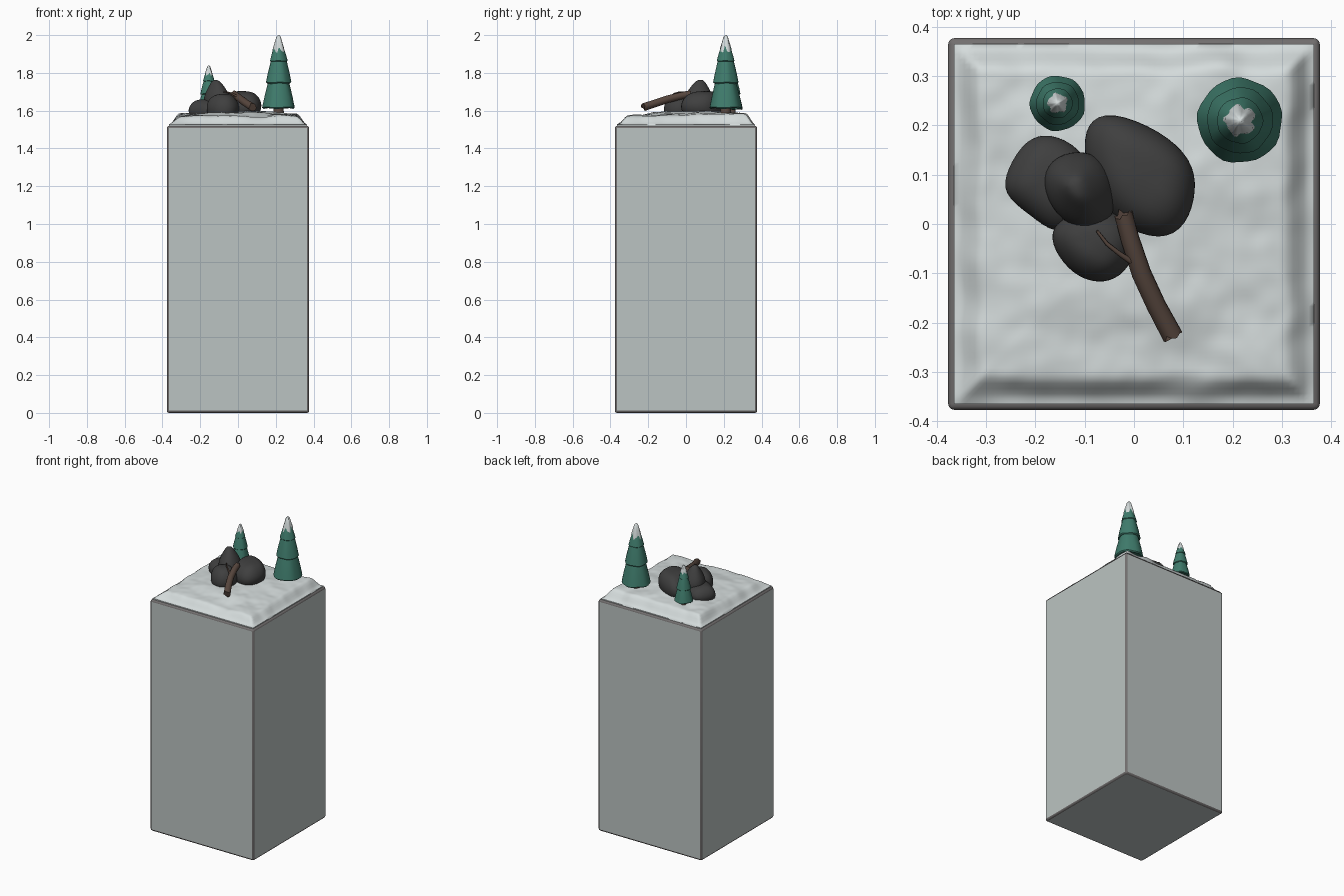
import bpy, bmesh, math, random
from mathutils import Vector, noise

if "Cube" in bpy.data.objects:
    bpy.data.objects.remove(bpy.data.objects["Cube"])

random.seed(4)


def mat(name, r, g, b):
    m = bpy.data.materials.new(name)
    m.diffuse_color = (r, g, b, 1)
    m.use_nodes = True
    m.node_tree.nodes["Principled BSDF"].inputs["Base Color"].default_value = m.diffuse_color
    return m


STONE = mat("pale_stone", 0.50, 0.55, 0.54)
TRIM = mat("dark_trim", 0.17, 0.16, 0.16)
SNOW = mat("snow", 0.66, 0.71, 0.71)
GREEN = mat("needles", 0.05, 0.20, 0.15)
ROCK = mat("rock", 0.05, 0.05, 0.05)
BARK = mat("bark", 0.10, 0.065, 0.05)


def finish(name, bm, *mats, angle=50):
    bmesh.ops.recalc_face_normals(bm, faces=bm.faces)
    me = bpy.data.meshes.new(name)
    bm.to_mesh(me)
    bm.free()
    ob = bpy.data.objects.new(name, me)
    bpy.context.collection.objects.link(ob)
    for m in mats:
        me.materials.append(m)
    bpy.ops.object.select_all(action='DESELECT')
    bpy.context.view_layer.objects.active = ob
    ob.select_set(True)
    bpy.ops.object.shade_smooth_by_angle(angle=math.radians(angle))
    return ob


def skin(bm, rings):
    """Bridge a list of point rings and cap both ends."""
    vs = [[bm.verts.new(p) for p in ring] for ring in rings]
    n = len(vs[0])
    for a, b in zip(vs, vs[1:]):
        for i in range(n):
            j = (i + 1) % n
            bm.faces.new((a[i], a[j], b[j], b[i]))
    bm.faces.new(vs[0][::-1])
    bm.faces.new(vs[-1])


def smoothstep(t):
    t = max(0.0, min(1.0, t))
    return t * t * (3 - 2 * t)


# Pedestal block with dark rounded edges
bm = bmesh.new()
bmesh.ops.create_cube(bm, size=1)
for v in bm.verts:
    v.co = (v.co.x * 0.754, v.co.y * 0.754, (v.co.z + 0.5) * 1.52)
ped = finish("pedestal", bm, STONE, TRIM, angle=30)
bev = ped.modifiers.new("edge_trim", 'BEVEL')
bev.width, bev.segments, bev.material = 0.012, 3, 1

# Snow blanket: uneven mound that drops at the rim
HALF = 0.365


def snow_z(x, y):
    d = HALF - max(abs(x), abs(y))
    lump = noise.noise(Vector((x * 9, y * 9, 3.1)))
    fine = noise.noise(Vector((x * 24, y * 24, 7.7)))
    rim = smoothstep((d + 0.012 * lump) / 0.06)
    mound = smoothstep(d / 0.3) * 0.020 + 0.012 * smoothstep((y + 0.3) / 0.5)
    return 1.52 + 0.006 + rim * (0.042 + mound + 0.009 * lump + 0.003 * fine)


bm = bmesh.new()
bmesh.ops.create_grid(bm, x_segments=70, y_segments=70, size=HALF)
for v in bm.verts:
    v.co.z = snow_z(v.co.x, v.co.y)
rim_edges = [e for e in bm.edges if e.is_boundary]
ext = bmesh.ops.extrude_edge_only(bm, edges=rim_edges)["geom"]
for v in ext:
    if isinstance(v, bmesh.types.BMVert):
        v.co.z = 1.515
finish("snow_ground", bm, SNOW, angle=60)


# Rocks: footprint outline swept up to an off-centre peak
def rock(name, outline, z0, z1, peak, levels):
    c = Vector((sum(p[0] for p in outline), sum(p[1] for p in outline))) / len(outline)
    rings = []
    for h, s in levels:
        mid = c.lerp(Vector(peak), h * h)
        rings.append([(mid.x + (p[0] - c.x) * s * 1.07, mid.y + (p[1] - c.y) * s * 1.07,
                       z0 + (z1 - z0) * h + random.uniform(-0.004, 0.004)) for p in outline])
    bm = bmesh.new()
    skin(bm, rings)
    ob = finish(name, bm, ROCK, angle=180)
    sub = ob.modifiers.new("soften", 'SUBSURF')
    sub.levels = sub.render_levels = 2


ROUND = [(0, 0.8), (0.3, 1.0), (0.6, 0.98), (0.88, 0.72), (1.0, 0.35)]
PEAKED = [(0, 0.9), (0.25, 1.0), (0.5, 0.86), (0.8, 0.5), (1.0, 0.2)]
rock("rock_right", [(-0.10, 0.14), (-0.095, 0.20), (-0.05, 0.225), (0.05, 0.185), (0.11, 0.13),
                    (0.12, 0.07), (0.10, 0.0), (0.05, -0.03), (-0.03, 0.0), (-0.08, 0.06)],
     1.56, 1.705, (0.02, 0.10), ROUND)
rock("rock_left", [(-0.265, 0.06), (-0.255, 0.11), (-0.22, 0.165), (-0.175, 0.18), (-0.11, 0.15),
                   (-0.08, 0.08), (-0.11, 0.0), (-0.16, -0.02), (-0.21, 0.02)],
     1.56, 1.66, (-0.17, 0.09), ROUND)
rock("rock_front", [(-0.17, -0.02), (-0.15, -0.07), (-0.11, -0.11), (-0.06, -0.12), (-0.02, -0.10),
                    (0.005, -0.05), (0.0, 0.0), (-0.06, 0.03), (-0.13, 0.02)],
     1.56, 1.69, (-0.08, -0.035), ROUND)
rock("rock_top", [(-0.185, 0.08), (-0.17, 0.13), (-0.11, 0.15), (-0.06, 0.13), (-0.035, 0.07),
                  (-0.045, 0.0), (-0.10, -0.02), (-0.16, 0.02)],
     1.61, 1.765, (-0.118, 0.075), PEAKED)


# Round stick along a path of (x, y, z, radius), optionally splintered at the ends
def stick(name, path, sides=12, jag=0.0):
    pts = [Vector(p[:3]) for p in path]
    axis = (pts[-1] - pts[0]).normalized()
    u = axis.orthogonal().normalized()
    w = axis.cross(u)
    rings = []
    for k, p in enumerate(pts):
        end = k in (0, len(pts) - 1)
        ring = []
        for i in range(sides):
            a = math.tau * i / sides
            off = random.uniform(-jag, jag) if end else 0
            ring.append(p + (u * math.cos(a) + w * math.sin(a)) * path[k][3] + axis * off)
        rings.append(ring)
    bm = bmesh.new()
    skin(bm, rings)
    return finish(name, bm, BARK)


stick("fallen_log", [(-0.022, 0.022, 1.688, 0.019), (-0.008, -0.03, 1.678, 0.019),
                     (0.015, -0.10, 1.66, 0.020), (0.045, -0.165, 1.638, 0.020),
                     (0.078, -0.226, 1.618, 0.021)], 14, 0.007)
stick("log_twig", [(0.008, -0.085, 1.668, 0.007), (-0.03, -0.06, 1.69, 0.005),
                   (-0.055, -0.04, 1.697, 0.004), (-0.075, -0.014, 1.70, 0.003)], 8)


# Trees: lathed skirts, a snowy tip and a short trunk
def cone_tier(name, x, y, profile, wobble, m, sides=32):
    ph = random.uniform(0, 6)
    rings = []
    for r, z in profile:
        ring = []
        for i in range(sides):
            a = math.tau * i / sides
            q = r * (1 + wobble * math.sin(5 * a + ph) + wobble * 0.6 * math.sin(9 * a + ph + z * 20))
            ring.append((x + q * math.cos(a), y + q * math.sin(a),
                         z + r * wobble * 1.5 * math.sin(4 * a + ph)))
        rings.append(ring)
    bm = bmesh.new()
    skin(bm, rings)
    finish(name, bm, m)


def tree(name, x, y, base, top, r):
    H = top - base
    tiers = [(0.0, 0.40, 1.0, 0.60), (0.34, 0.70, 0.78, 0.42), (0.64, 0.86, 0.54, 0.25)]
    for i, (a, b, ra, rb) in enumerate(tiers):
        za, zb = base + a * H, base + b * H
        z = lambda t: za + (zb - za) * t
        cone_tier(f"{name}_branches_{i + 1}", x, y,
                  [(r * ra * 0.3, z(0.15)), (r * ra * 0.92, z(0.01)), (r * ra, z(0.05)),
                   (r * (ra * 0.68 + rb * 0.32), z(0.4)), (r * (ra * 0.3 + rb * 0.7), z(0.75)),
                   (r * rb, z(1))], 0.018, GREEN)
    z = lambda t: base + t * H
    cone_tier(f"{name}_snow_tip", x, y,
              [(r * 0.2, z(0.78)), (r * 0.37, z(0.765)), (r * 0.33, z(0.83)), (r * 0.22, z(0.91)),
               (r * 0.13, z(0.98)), (r * 0.04, z(1.0))], 0.06, SNOW)
    stick(f"{name}_trunk", [(x, y, 1.56, r * 0.36), (x, y, base + 0.12 * H, r * 0.28)])


tree("large_tree", 0.215, 0.21, 1.61, 2.0, 0.086)
tree("small_tree", -0.155, 0.245, 1.605, 1.84, 0.056)
